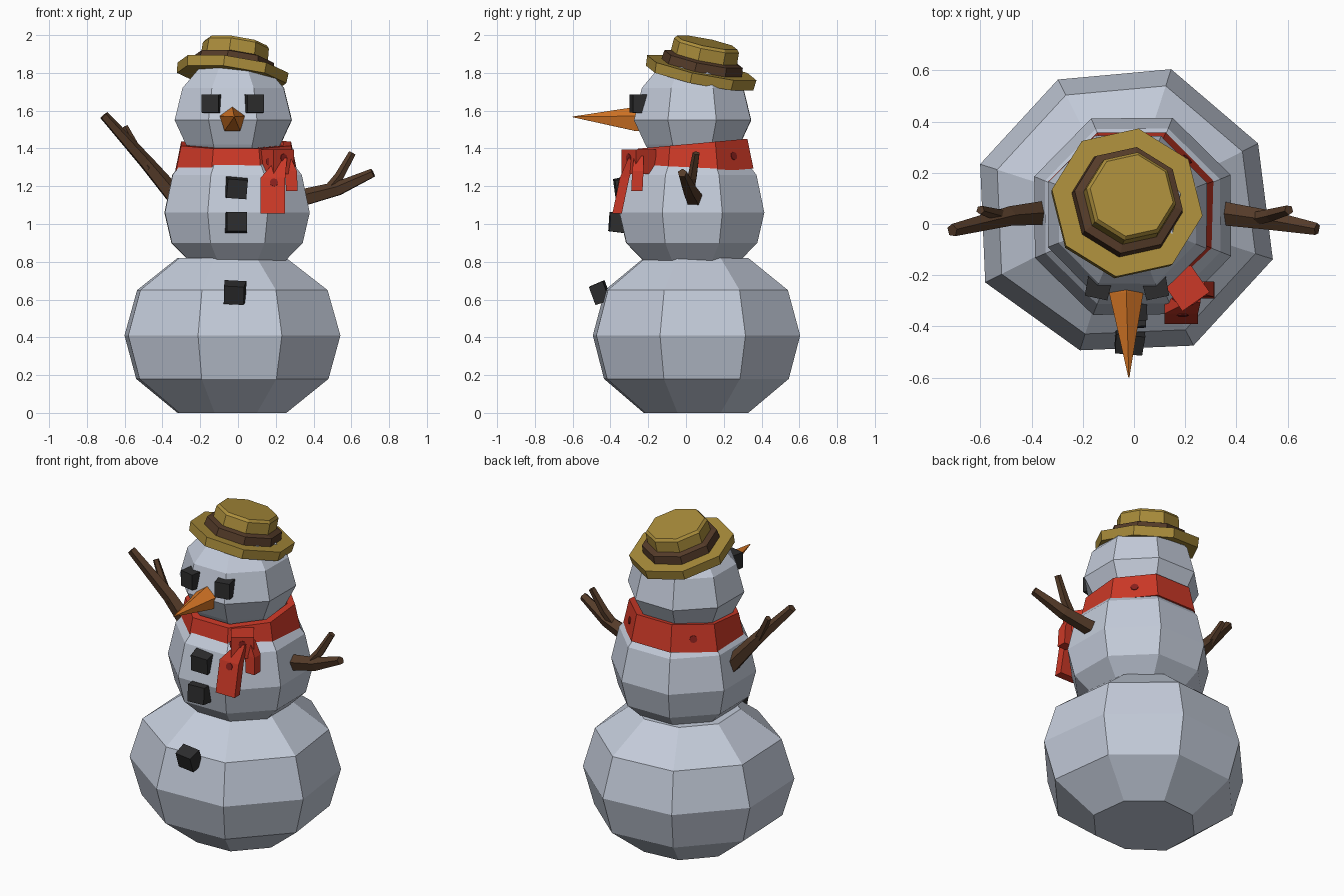
import bpy
from math import radians, cos, sin
from mathutils import Vector, Matrix, Euler

if "Cube" in bpy.data.objects:
    bpy.data.objects.remove(bpy.data.objects["Cube"])


def material(name, rgb):
    m = bpy.data.materials.new(name)
    m.use_nodes = True
    colour = (*rgb, 1)
    m.diffuse_color = colour
    bsdf = m.node_tree.nodes["Principled BSDF"]
    bsdf.inputs["Base Color"].default_value = colour
    bsdf.inputs["Roughness"].default_value = 0.9
    return m


SNOW = material("snow", (0.55, 0.60, 0.70))
STRAW = material("straw", (0.41, 0.27, 0.045))
BARK = material("bark_brown", (0.09, 0.044, 0.022))
RED = material("scarf_red", (0.60, 0.04, 0.02))
DARK_RED = material("spot_red", (0.25, 0.015, 0.012))
COAL = material("coal", (0.026, 0.026, 0.027))
ORANGE = material("carrot", (0.70, 0.19, 0.02))


def ring(centre, r, sides=8, phase=22.5, turn=Matrix(), wobble=None):
    """Polygon of points around a centre, turned by a matrix."""
    pts = []
    for i in range(sides):
        a = radians(phase + 360 * i / sides)
        k = r * (wobble[i] if wobble else 1)
        pts.append(Vector(centre) + turn @ Vector((k * cos(a), k * sin(a), 0)))
    return pts


def loft(name, rings, mat, closed=False):
    """Skin a row of rings; cap the ends, or join last to first."""
    n, count = len(rings[0]), len(rings)
    faces = []
    for k in range(count if closed else count - 1):
        a, b = k * n, (k + 1) % count * n
        for i in range(n):
            j = (i + 1) % n
            faces.append((a + i, a + j, b + j, b + i))
    if not closed:
        faces.append(tuple(reversed(range(n))))
        faces.append(tuple(range((count - 1) * n, count * n)))
    mesh = bpy.data.meshes.new(name)
    mesh.from_pydata([p for r in rings for p in r], [], faces)
    mesh.materials.append(mat)
    obj = bpy.data.objects.new(name, mesh)
    bpy.context.collection.objects.link(obj)
    return obj


def block(name, centre, size, rot, mat, taper=1.0):
    """Box whose -y face may be narrowed by taper."""
    turn = Euler([radians(a) for a in rot]).to_matrix()
    w, d, h = (s / 2 for s in size)
    rings = []
    for y, k in ((d, 1), (-d, taper)):
        quad = [(-w, -h), (w, -h), (w, h), (-w, h)]
        rings.append([Vector(centre) + turn @ Vector((x * k, y, z * k)) for x, z in quad])
    return loft(name, rings, mat)


def limb(name, path, radii, mat, sides=5):
    """Tapered stick along a path."""
    pts = [Vector(p) for p in path]
    rings = []
    for i, p in enumerate(pts):
        along = pts[min(i + 1, len(pts) - 1)] - pts[max(i - 1, 0)]
        turn = along.to_track_quat("Z", "Y").to_matrix()
        rings.append(ring(p, radii[i], sides, 18, turn))
    return loft(name, rings, mat)


def spot(name, centre, normal, r=0.022):
    """Thin round plate on the cloth."""
    n = Vector(normal).normalized()
    turn = n.to_track_quat("Z", "Y").to_matrix()
    c = Vector(centre)
    loft(name, [ring(c - n * 0.004, r, 8, 0, turn), ring(c + n * 0.004, r, 8, 0, turn)], DARK_RED)


# Three snowballs, slightly uneven
uneven = (0.98, 0.98, 0.97, 1.0, 1.03, 0.96, 0.99, 1.02)
balls = {
    "lower_body": ((-0.035, 0.05), 27, uneven,
                   [(0, 0.30), (0.18, 0.53), (0.41, 0.595), (0.65, 0.525), (0.82, 0.30)]),
    "upper_body": ((-0.005, 0.03), 23, None,
                   [(0.80, 0.27), (0.90, 0.375), (1.06, 0.415), (1.26, 0.37), (1.38, 0.27)]),
    "head": ((-0.025, 0.035), 22, None,
             [(1.34, 0.22), (1.42, 0.27), (1.55, 0.335), (1.72, 0.29), (1.83, 0.19)]),
}
for name, ((x, y), phase, wobble, profile) in balls.items():
    loft(name, [ring((x, y, z), r, 8, phase, wobble=wobble) for z, r in profile], SNOW)

# Tilted straw hat
axis = Vector((0.13, 0.21, 1)).normalized()
hat_turn = axis.to_track_quat("Z", "Y").to_matrix()
hat_base = Vector((-0.03, 0.078, 1.80))
hat_parts = {
    "hat_brim": (STRAW, [(-0.028, 0.295), (0.028, 0.30)]),
    "hat_band": (BARK, [(0.02, 0.222), (0.075, 0.215), (0.085, 0.18)]),
    "hat_crown": (STRAW, [(0.07, 0.182), (0.15, 0.178), (0.165, 0.165)]),
}
for name, (mat, profile) in hat_parts.items():
    loft(name, [ring(hat_base + axis * h, r, 8, 22.5, hat_turn) for h, r in profile], mat)

# Scarf loop, higher at the back
scarf_turn = Vector((0, -0.09, 1)).to_track_quat("Z", "Y").to_matrix()
scarf_profile = [(1.265, 0.35), (1.425, 0.315), (1.425, 0.27), (1.265, 0.28)]
loft("scarf_loop", [ring((-0.01, 0.035, z), r, 8, 22.5, scarf_turn)
                    for z, r in scarf_profile], RED, closed=True)

# Scarf knot and its two hanging tails
block("scarf_knot", (0.205, -0.25, 1.33), (0.13, 0.13, 0.13), (0, 0, 35), RED)


def tail(name, sections):
    """Strip made of flat rectangles: centre, width, thickness."""
    loft(name, [[Vector((x + sx * w / 2, y + sy * t / 2, z))
                 for sx, sy in ((-1, -1), (-1, 1), (1, 1), (1, -1))]
                for (x, y, z), w, t in sections], RED)


tail("scarf_front_tail", [((0.235, -0.285, 1.35), 0.05, 0.04),
                          ((0.185, -0.325, 1.245), 0.13, 0.05),
                          ((0.185, -0.365, 1.055), 0.13, 0.05)])
tail("scarf_side_tail", [((0.255, -0.25, 1.36), 0.04, 0.05),
                         ((0.28, -0.255, 1.28), 0.065, 0.06),
                         ((0.285, -0.26, 1.175), 0.06, 0.06)])

# Scarf spots
for i, angle in enumerate((45, 135)):
    a = radians(angle)
    out = Vector((cos(a), sin(a), 0.2))
    spot(f"scarf_spot_{i}", Vector((-0.01, 0.035, 1.36)) + Vector((out.x, out.y, 0)) * 0.308, out)
spot("knot_spot", (0.168, -0.303, 1.33), (-0.57, -0.82, 0))
spot("knot_side_spot", (0.242, -0.303, 1.35), (0.57, -0.82, 0))
spot("tail_spot", (0.19, -0.355, 1.22), (0, -1, 0.2))

# Coal eyes
for side, x in (("right", -0.14), ("left", 0.085)):
    block(f"{side}_eye", (x, -0.25, 1.637), (0.095, 0.08, 0.10),
          (0, 0, -12 if side == "right" else 12), COAL, 0.95)

# Coal buttons
buttons = [((-0.008, -0.335, 1.19), (8, 4, 6)),
           ((-0.008, -0.365, 1.01), (-4, 0, 4)),
           ((-0.018, -0.455, 0.635), (20, 3, -5))]
for i, (centre, rot) in enumerate(buttons):
    block(f"button_{i}", centre, (0.115, 0.08, 0.11), rot, COAL, 0.92)

# Carrot nose
limb("carrot_nose", [(-0.03, -0.22, 1.55), (-0.03, -0.27, 1.55), (-0.02, -0.60, 1.567)],
     [0.07, 0.07, 0.002], ORANGE)

# Stick arms, each with one twig
limb("right_arm", [(-0.33, 0.045, 1.14), (-0.49, 0.03, 1.33), (-0.71, -0.025, 1.575)],
     [0.052, 0.04, 0.026], BARK)
limb("right_twig", [(-0.47, 0.02, 1.29), (-0.53, 0.035, 1.38), (-0.60, 0.055, 1.515)],
     [0.025, 0.025, 0.018], BARK)
limb("left_arm", [(0.32, 0.045, 1.13), (0.53, 0.015, 1.185), (0.715, -0.02, 1.27)],
     [0.05, 0.04, 0.025], BARK)
limb("left_twig", [(0.47, 0.02, 1.17), (0.535, 0.035, 1.25), (0.605, 0.055, 1.375)],
     [0.028, 0.026, 0.02], BARK)
